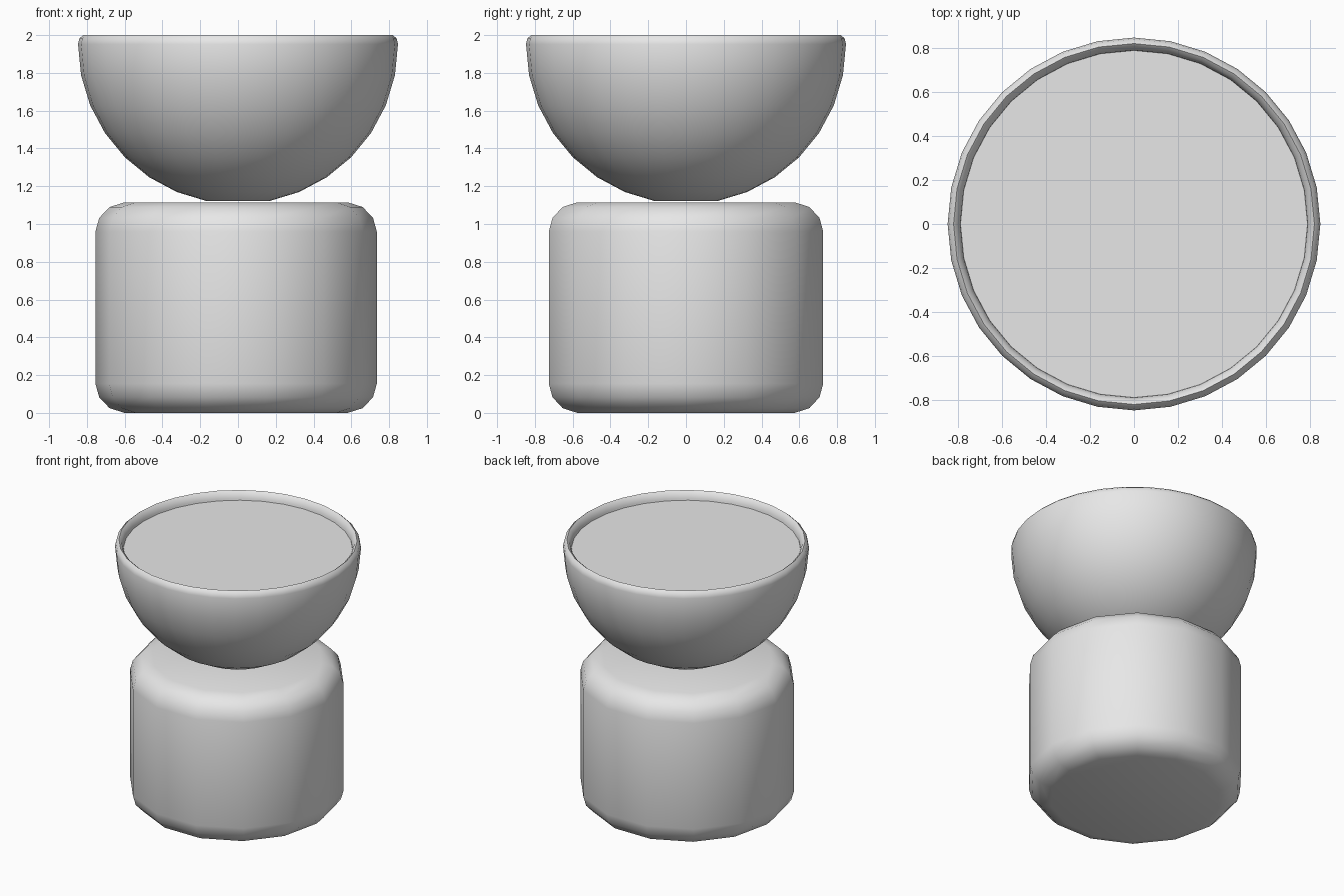
import bpy
import bmesh
from math import sin, cos, pi, radians

cube = bpy.data.objects.get("Cube")
if cube:
    bpy.data.objects.remove(cube, do_unlink=True)

grey = bpy.data.materials.new("plain grey")
grey.use_nodes = True
colour = (0.8, 0.8, 0.8, 1)
grey.diffuse_color = colour
grey.node_tree.nodes["Principled BSDF"].inputs["Base Color"].default_value = colour


def lathe(name, profile, sides, centre_x=0.0, smooth_angle=60):
    """Revolve (radius, height) points around z and cap open ends."""
    bm = bmesh.new()
    rings = []
    for r, z in profile:
        rings.append([bm.verts.new((centre_x + r * cos(2 * pi * i / sides),
                                    r * sin(2 * pi * i / sides), z))
                      for i in range(sides)])
    for low, high in zip(rings, rings[1:]):
        for i in range(sides):
            j = (i + 1) % sides
            bm.faces.new((low[i], low[j], high[j], high[i]))
    bm.faces.new(rings[0][::-1])
    if len(rings) > 1:
        bm.faces.new(rings[-1])
    bmesh.ops.recalc_face_normals(bm, faces=bm.faces)
    mesh = bpy.data.meshes.new(name)
    bm.to_mesh(mesh)
    bm.free()
    mesh.materials.append(grey)
    obj = bpy.data.objects.new(name, mesh)
    bpy.context.collection.objects.link(obj)
    bpy.ops.object.select_all(action='DESELECT')
    obj.select_set(True)
    bpy.context.view_layer.objects.active = obj
    bpy.ops.object.shade_smooth_by_angle(angle=radians(smooth_angle))
    return obj


def arc(radius, centre_z, steps):
    """Lower quarter circle, from near the pole up to the equator."""
    angles = [pi / 2 * k / steps for k in range(1, steps + 1)]
    return [(radius * sin(a), centre_z - radius * cos(a)) for a in angles]


# Rounded drum base
height = 1.115
lower = [(0.59, 0.0), (0.67, 0.025), (0.725, 0.083), (0.745, 0.155)]
upper = [(r, height - z) for r, z in reversed(lower)]
lathe("base", lower + upper, 14, centre_x=-0.01)

# Hemispherical bowl with a rounded lip and hollow inside
lip = [(0.84, 1.982), (0.82, 2.0), (0.802, 1.985)]
inside = arc(0.79, 1.95, 8)[::-1]
lathe("bowl", arc(0.847, 1.952, 8) + lip + inside, 32)

# Flat filling just below the lip
filling = lathe("filling", [(0.79, 1.937)], 32)
filling.data.flip_normals()
